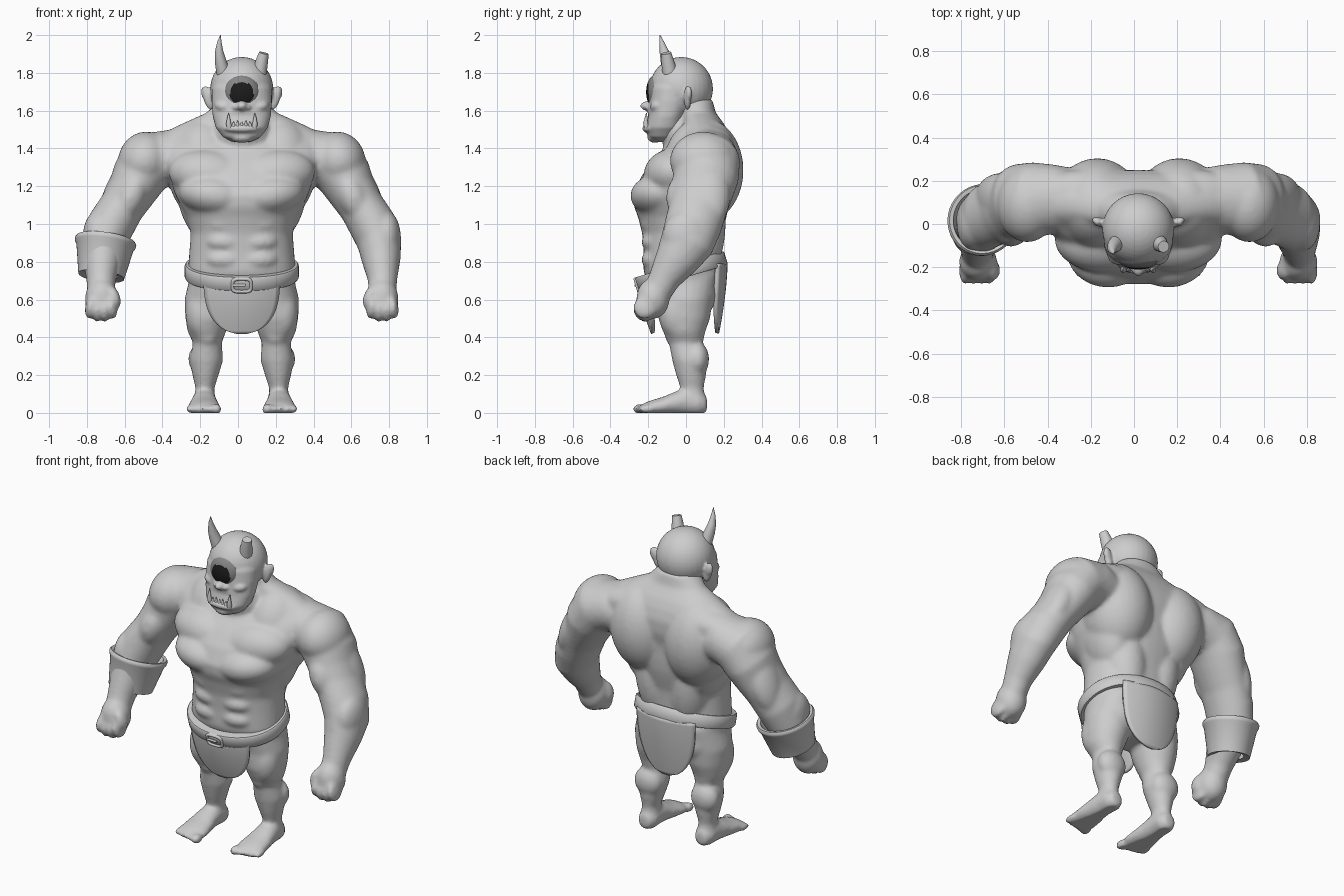
import bpy, bmesh, math
from mathutils import Vector, Matrix

if "Cube" in bpy.data.objects:
    bpy.data.objects.remove(bpy.data.objects["Cube"])

OFFSET = Vector((0.02, 0, 0))
X, Y, Z = Vector((1, 0, 0)), Vector((0, 1, 0)), Vector((0, 0, 1))


def material(name, v):
    m = bpy.data.materials.new(name)
    m.use_nodes = True
    m.diffuse_color = (v, v, v, 1)
    m.node_tree.nodes["Principled BSDF"].inputs["Base Color"].default_value = (v, v, v, 1)
    return m


GREY = material("stone grey", 0.61)
IRIS = material("iris dark grey", 0.24)
PUPIL = material("pupil black", 0.012)


def oval(i, n, p):
    t = math.tau * i / n
    c, s = math.cos(t), math.sin(t)
    f = lambda k: math.copysign(abs(k) ** (2 / p), k)
    return f(c), f(s)


def loft(bm, rows, side=1, axis=None, n=24, p=2.0):
    """Skin oval rings (x, y, z, half width, half depth) along a path."""
    centres = [Vector(r[:3]) for r in rows]
    rings = []
    for k, row in enumerate(rows):
        if axis == "Z":
            u, v = X, Y
        elif axis == "Y":
            u, v = X, Z
        else:
            t = (centres[min(k + 1, len(rows) - 1)] - centres[max(k - 1, 0)]).normalized()
            v = (Y - t * Y.dot(t)).normalized()
            u = v.cross(t)
        ring = []
        for i in range(n):
            c, s = oval(i, n, p)
            q = centres[k] + u * row[3] * c + v * row[4] * s
            ring.append(bm.verts.new((q.x * side, q.y, q.z)))
        rings.append(ring)
    for a, b in zip(rings, rings[1:]):
        for i in range(n):
            j = (i + 1) % n
            bm.faces.new((a[i], a[j], b[j], b[i]))
    bm.faces.new(rings[0])
    bm.faces.new(rings[-1])


def blob(bm, centre, radii, side=1, tilt=0):
    c = Vector((centre[0] * side, centre[1], centre[2]))
    m = Matrix.Translation(c) @ Matrix.Rotation(tilt * side, 4, "Y") @ Matrix.Diagonal((*radii, 1))
    bmesh.ops.create_uvsphere(bm, u_segments=32, v_segments=20, radius=1, matrix=m)


def pair(bm, centre, radii, tilt=0):
    for s in (1, -1):
        blob(bm, centre, radii, s, tilt)


def sweep(bm, profile, rx, ry, matrix, n=48, p=2.0):
    """Carry a closed profile (outset, height) around an oval."""
    loops = []
    for i in range(n):
        c, s = oval(i, n, p)
        loops.append([bm.verts.new(matrix @ Vector(((rx + d) * c, (ry + d) * s, h))) for d, h in profile])
    m = len(profile)
    for i in range(n):
        a, b = loops[i], loops[(i + 1) % n]
        for k in range(m):
            bm.faces.new((a[k], b[k], b[(k + 1) % m], a[(k + 1) % m]))


def finish(name, bm, voxel=0, smooth=0, mats=(GREY,)):
    bmesh.ops.recalc_face_normals(bm, faces=bm.faces[:])
    mesh = bpy.data.meshes.new(name)
    bm.to_mesh(mesh)
    bm.free()
    obj = bpy.data.objects.new(name, mesh)
    bpy.context.collection.objects.link(obj)
    if voxel:
        r = obj.modifiers.new("fuse", "REMESH")
        r.mode, r.voxel_size = "VOXEL", voxel
        sm = obj.modifiers.new("soften", "SMOOTH")
        sm.factor, sm.iterations = 0.5, smooth
        dg = bpy.context.evaluated_depsgraph_get()
        obj.data = bpy.data.meshes.new_from_object(obj.evaluated_get(dg))
        obj.modifiers.clear()
        for v in obj.data.vertices:
            v.co.z = max(v.co.z, 0)
    obj.data.transform(Matrix.Translation(OFFSET))
    for m in mats:
        obj.data.materials.append(m)
    bpy.ops.object.select_all(action="DESELECT")
    obj.select_set(True)
    bpy.context.view_layer.objects.active = obj
    bpy.ops.object.shade_smooth_by_angle(angle=math.radians(50))
    return obj


# Body: torso
bm = bmesh.new()
loft(bm, [(0, 0, .53, .16, .10), (0, -.02, .65, .28, .17), (0, -.02, .75, .285, .205),
          (0, -.02, .85, .278, .205), (0, -.02, .95, .27, .212), (0, -.02, 1.04, .295, .235),
          (0, -.025, 1.09, .32, .25), (0, -.025, 1.15, .35, .255), (0, -.003, 1.25, .385, .235),
          (0, .035, 1.33, .42, .215), (0, .07, 1.41, .44, .18), (0, .095, 1.475, .43, .135),
          (0, .09, 1.525, .33, .115), (0, .065, 1.59, .185, .092), (0, .04, 1.66, .12, .10)],
     axis="Z", n=40, p=2.2)
blob(bm, (0, -.015, 1.48), (.15, .12, .13))
# Chest, back, flanks, shoulder slope and buttocks
pair(bm, (.14, -.125, 1.15), (.195, .17, .115), -.15)
pair(bm, (.16, -.07, 1.255), (.23, .155, .14), -.15)
pair(bm, (.19, .09, 1.285), (.205, .215, .28), .1)
pair(bm, (.225, .04, 1.12), (.11, .16, .22), .25)
pair(bm, (.27, .13, 1.43), (.2, .12, .09), .12)
pair(bm, (.12, .07, 1.0), (.13, .14, .30), .1)
pair(bm, (.13, .055, .63), (.13, .11, .12))
# Stomach rows
for z in (.81, .905, 1.0):
    pair(bm, (.085, -.158, z), (.11, .078, .058))
for s in (1, -1):
    # Arms
    loft(bm, [(.25, .12, 1.33, .11, .13), (.38, .115, 1.35, .15, .16), (.48, .115, 1.335, .162, .172),
              (.545, .105, 1.25, .147, .175), (.585, .085, 1.17, .13, .165), (.635, .065, 1.09, .12, .155),
              (.69, .04, 1.0, .126, .152), (.73, .005, .9, .118, .144), (.738, -.05, .81, .103, .117),
              (.745, -.115, .71, .079, .085), (.745, -.155, .63, .072, .074)], s)
    blob(bm, (.515, .09, 1.335), (.14, .175, .155), s, -.3)
    blob(bm, (.59, .0, 1.14), (.085, .105, .14), s, -.4)
    blob(bm, (.645, .12, 1.16), (.085, .115, .2), s, -.4)
    blob(bm, (.765, .0, .93), (.077, .125, .14), s)
    # Fists
    blob(bm, (.742, -.175, .605), (.088, .088, .108), s)
    for k in range(4):
        blob(bm, (.688 + .038 * k, -.217, .56 - .014 * (k in (1, 2))), (.027, .062, .065), s, .1 * (1.5 - k))
    blob(bm, (.675, -.215, .61), (.032, .047, .062), s, .3)
    # Legs
    loft(bm, [(.14, -.01, .74, .13, .18), (.167, -.005, .6, .137, .147), (.178, -.01, .5, .121, .138),
              (.185, -.01, .43, .102, .113), (.182, 0, .37, .076, .09), (.187, .018, .28, .089, .092),
              (.192, .027, .2, .07, .08), (.195, .032, .13, .05, .062), (.197, .04, .04, .058, .067)],
         s, axis="Z")
    blob(bm, (.215, -.05, .53), (.083, .092, .14), s)
    blob(bm, (.18, -.065, .405), (.055, .045, .05), s)
    blob(bm, (.195, .06, .285), (.09, .063, .09), s)
    # Feet and toes
    loft(bm, [(.195, .112, .045, .037, .042), (.195, .07, .052, .06, .064), (.198, 0, .062, .063, .072),
              (.2, -.06, .052, .071, .06), (.2, -.12, .038, .083, .048), (.2, -.19, .027, .09, .038),
              (.2, -.23, .02, .08, .029)], s, axis="Y")
    for k in range(5):
        r = .028 if k == 0 else .021
        blob(bm, (.133 + .036 * k, -.243 + .009 * k, .02), (r, .042, r), s)
finish("body", bm, .0115, 11)

# Head: skull, jaw, lips, nose, cheeks and ears
bm = bmesh.new()
blob(bm, (0, -.025, 1.716), (.167, .168, .168))
loft(bm, [(0, -.13, 1.435, .05, .035), (0, -.125, 1.46, .10, .075), (0, -.115, 1.51, .138, .10),
          (0, -.10, 1.57, .154, .10), (0, -.08, 1.65, .16, .115), (0, -.06, 1.72, .16, .13),
          (0, -.05, 1.79, .13, .11)], axis="Z", n=32, p=2.3)
blob(bm, (0, -.19, 1.505), (.095, .042, .025))
blob(bm, (0, -.165, 1.46), (.06, .04, .03))
blob(bm, (0, -.165, 1.59), (.10, .038, .025))
blob(bm, (0, -.20, 1.625), (.03, .042, .026))
pair(bm, (.03, -.19, 1.617), (.02, .028, .018))
pair(bm, (.09, -.14, 1.62), (.055, .05, .035), -.25)
pair(bm, (.178, .008, 1.668), (.026, .02, .066), .25)
pair(bm, (.19, .018, 1.69), (.026, .014, .04), .3)
finish("head", bm, .0075, 5)

# Single eye, coloured by distance from its centre
bm = bmesh.new()
disc = (Matrix.Translation((0, -.155, 1.698)) @ Matrix.Diagonal((.095, .056, .095, 1))
        @ Matrix.Rotation(math.pi / 2, 4, "X"))
bmesh.ops.create_uvsphere(bm, u_segments=40, v_segments=32, radius=1, matrix=disc)
for f in bm.faces:
    c = f.calc_center_median()
    f.material_index = int(math.hypot(c.x, c.z - 1.69) < .063 and c.y < -.155)
finish("eye", bm, mats=(IRIS, PUPIL))

# Teeth and tusks
bm = bmesh.new()
for s in (1, -1):
    loft(bm, [(.066, -.205, 1.505, .015, .015), (.070, -.214, 1.535, .013, .013),
              (.070, -.209, 1.588, .002, .002)], s, n=12)
for k in range(5):
    x = -.044 + .022 * k
    loft(bm, [(x, -.210, 1.505, .010, .010), (x, -.214, 1.525, .009, .009),
              (x, -.212, 1.542 + .006 * (k % 2), .002, .002)], n=10)
finish("teeth", bm)

# Horns: one whole, one snapped
bm = bmesh.new()
loft(bm, [(-.098, -.085, 1.80, .036, .038), (-.112, -.10, 1.86, .031, .034), (-.120, -.115, 1.91, .023, .025),
          (-.119, -.128, 1.96, .012, .013), (-.113, -.138, 2.0, .002, .002)], n=20)
finish("whole_horn", bm)
bm = bmesh.new()
loft(bm, [(.094, -.085, 1.80, .038, .04), (.106, -.097, 1.86, .033, .034), (.117, -.105, 1.905, .026, .027)], n=20)
finish("broken_horn", bm)

# Belt, tilted up at the back
bm = bmesh.new()
band = [(-.05, -.036), (-.006, -.038), (.0, -.03), (.0, .03), (-.006, .038), (-.05, .036)]
sweep(bm, band, .302, .247, Matrix.Translation((0, -.025, .75)) @ Matrix.Rotation(.29, 4, "X"), 64, 2.15)
finish("belt", bm)

# Buckle frame with prong
bm = bmesh.new()
face_on = Matrix.Translation((0, -.259, .675)) @ Matrix.Rotation(math.pi / 2 + .29, 4, "X")
rim = [(-.009, -.012), (.007, -.012), (.007, .004), (.002, .009), (-.004, .009), (-.009, .004)]
sweep(bm, rim, .05, .036, face_on, 40, 4)
loft(bm, [(-.045, -.265, .675, .007, .006), (.02, -.268, .675, .007, .006)], n=10)
finish("buckle", bm)

# Loincloth flaps
for name, top, bottom, sign in (("front_flap", -.243, -.175, 1), ("back_flap", .21, .165, -1)):
    bm = bmesh.new()
    cols, rows = 16, 18
    grid = []
    for r in range(rows + 1):
        v = r / rows * .995
        w = .2 * math.sqrt(1 - v ** 3.2) * (1 - .08 * v)
        line = []
        for c in range(cols + 1):
            x = w * (2 * c / cols - 1)
            y = top + (bottom - top) * v ** 1.6 + sign * 1.2 * x * x
            line.append(bm.verts.new((x, y, (.70 if sign > 0 else .79) * (1 - v) + .42 * v)))
        grid.append(line)
    for a, b in zip(grid, grid[1:]):
        for c in range(cols):
            bm.faces.new((a[c], a[c + 1], b[c + 1], b[c]))
    flap = finish(name, bm)
    thick = flap.modifiers.new("thickness", "SOLIDIFY")
    thick.thickness, thick.offset = .02, 0

# Flared wrist cuff on the right arm
bm = bmesh.new()
lean = Vector((.025, .05, .2)).to_track_quat("Z", "Y").to_matrix().to_4x4()
cuff = [(-.014, -.10), (.016, .06), (.025, .075), (.028, .09), (.020, .102), (.002, .098), (-.004, .08), (-.05, -.092)]
sweep(bm, cuff, .134, .145, Matrix.Translation((-.732, -.003, .82)) @ lean)
finish("wrist_cuff", bm)
